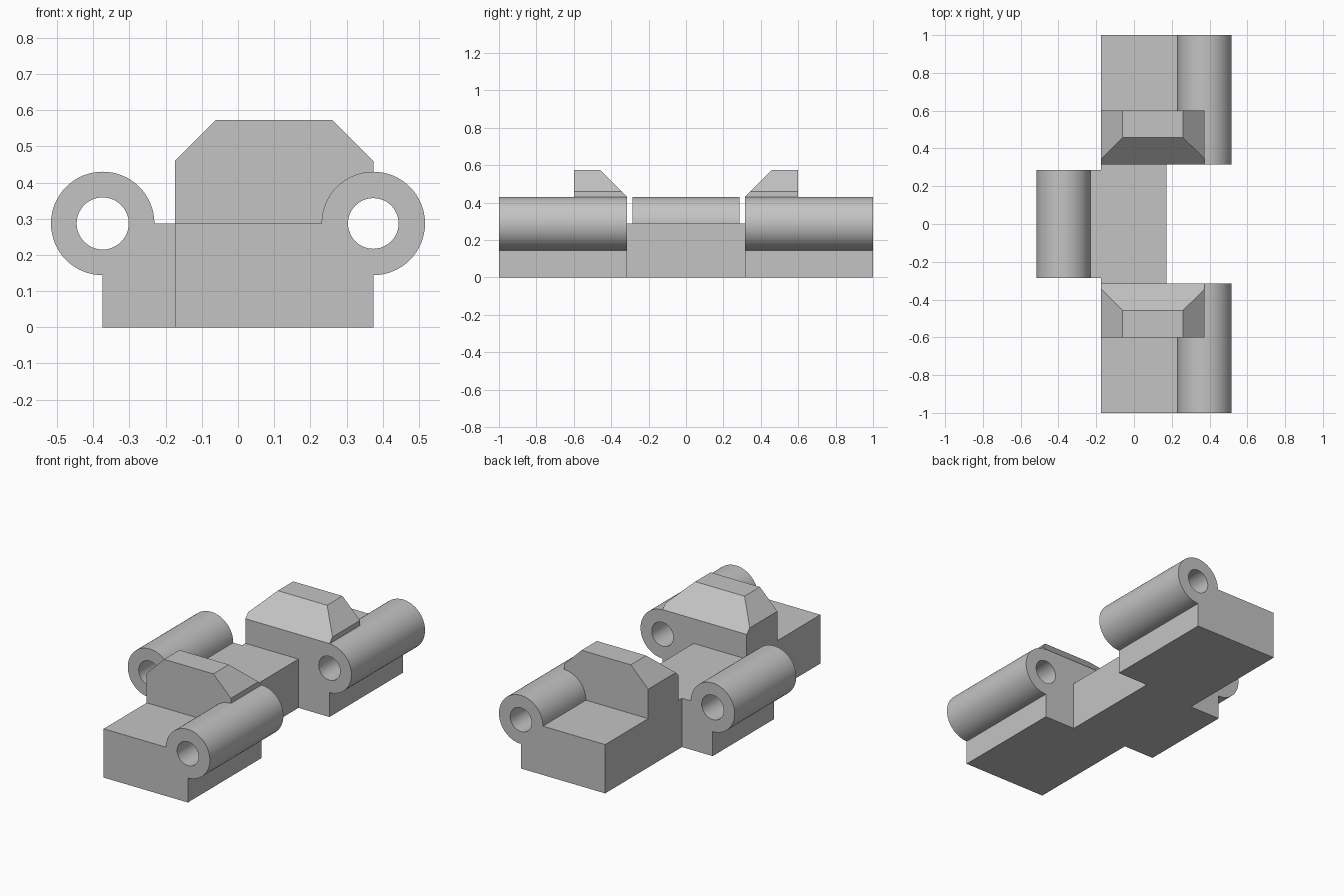
import bpy
import bmesh
from math import cos, sin, radians
from mathutils import Vector

if "Cube" in bpy.data.objects:
    bpy.data.objects.remove(bpy.data.objects["Cube"], do_unlink=True)

# Main dimensions
DECK = 0.287            # height of the base and of the barrel axes
AXIS = 0.374            # distance of the barrel axes from the centre
BARREL = 0.143          # barrel radius
INNER = -0.174          # inner edge of the end leaves
GAP, TONGUE, END = 0.316, 0.6, 1.0
TAB = 0.286             # half length of the middle barrel

grey = bpy.data.materials.new("plain_grey")
grey.use_nodes = True
grey.diffuse_color = (0.55, 0.55, 0.55, 1)
grey.node_tree.nodes["Principled BSDF"].inputs["Base Color"].default_value = (0.55, 0.55, 0.55, 1)


def arc(start, end, steps, radius=BARREL, cx=AXIS):
    """Points on a circle around a barrel axis, in degrees."""
    angles = [radians(start + (end - start) * i / steps) for i in range(steps + 1)]
    return [(cx + radius * cos(a), DECK + radius * sin(a)) for a in angles]


def prism(name, profile, y0, y1, ramp=None):
    """Extrude an x-z profile along y; ramp is an optional (point, normal) cut."""
    bm = bmesh.new()
    face = bm.faces.new([bm.verts.new((x, y0, z)) for x, z in profile])
    grown = bmesh.ops.extrude_face_region(bm, geom=[face], use_keep_orig=True)["geom"]
    moved = [g for g in grown if isinstance(g, bmesh.types.BMVert)]
    bmesh.ops.translate(bm, verts=moved, vec=(0, y1 - y0, 0))
    if ramp:
        bmesh.ops.bisect_plane(bm, geom=bm.verts[:] + bm.edges[:] + bm.faces[:],
                               plane_co=ramp[0], plane_no=ramp[1], clear_outer=True)
        bmesh.ops.holes_fill(bm, edges=bm.edges[:], sides=0)
    bmesh.ops.recalc_face_normals(bm, faces=bm.faces[:])
    mesh = bpy.data.meshes.new(name)
    bm.to_mesh(mesh)
    bm.free()
    obj = bpy.data.objects.new(name, mesh)
    bpy.context.collection.objects.link(obj)
    mesh.materials.append(grey)
    return obj


def activate(obj):
    bpy.ops.object.select_all(action='DESELECT')
    obj.select_set(True)
    bpy.context.view_layer.objects.active = obj


def bore(obj, cx, radius, y0, y1):
    """Drill the pin hole through a barrel and smooth its round walls."""
    cutter = prism("pin_cutter", arc(0, 352.5, 47, radius, cx), y0, y1)
    cutter.hide_render = True
    mod = obj.modifiers.new("pin_hole", 'BOOLEAN')
    mod.operation = 'DIFFERENCE'
    mod.solver = 'EXACT'
    mod.object = cutter
    activate(obj)
    bpy.ops.object.modifier_apply(modifier=mod.name)
    bpy.data.objects.remove(cutter, do_unlink=True)
    bpy.ops.object.shade_smooth_by_angle(angle=radians(30))


# Cross-sections: leaf with its barrel, and the chamfered tongue resting on it
leaf = [(INNER, 0), (AXIS, 0)] + arc(-90, 180, 48) + [(INNER, DECK)]
tongue = [(INNER, DECK)] + arc(180, 90, 16) + [
    (AXIS, 0.46), (0.26, 0.573), (-0.061, 0.573), (INNER, 0.46)]

# Front and back leaves, mirrored across y
for side, label in ((-1, "front"), (1, "back")):
    block = prism(label + "_leaf", leaf, side * GAP, side * END)
    bore(block, AXIS, 0.07, side * (GAP - 0.1), side * (END + 0.1))
    prism(label + "_tongue", tongue, side * GAP, side * TONGUE,
          (Vector((0, side * GAP, 0.432)), Vector((0, -side, 1))))

# Middle block joining the leaves
prism("middle_block", [(INNER, 0), (0.172, 0), (0.172, DECK), (INNER, DECK)], -GAP, GAP)

# Middle barrel and its tab on the opposite side
tab = [(INNER, 0), (-AXIS, 0)] + arc(270, 0, 48, cx=-AXIS) + [(INNER, DECK)]
middle = prism("middle_barrel", tab, -TAB, TAB)
bore(middle, -AXIS, 0.072, -TAB - 0.1, TAB + 0.1)
